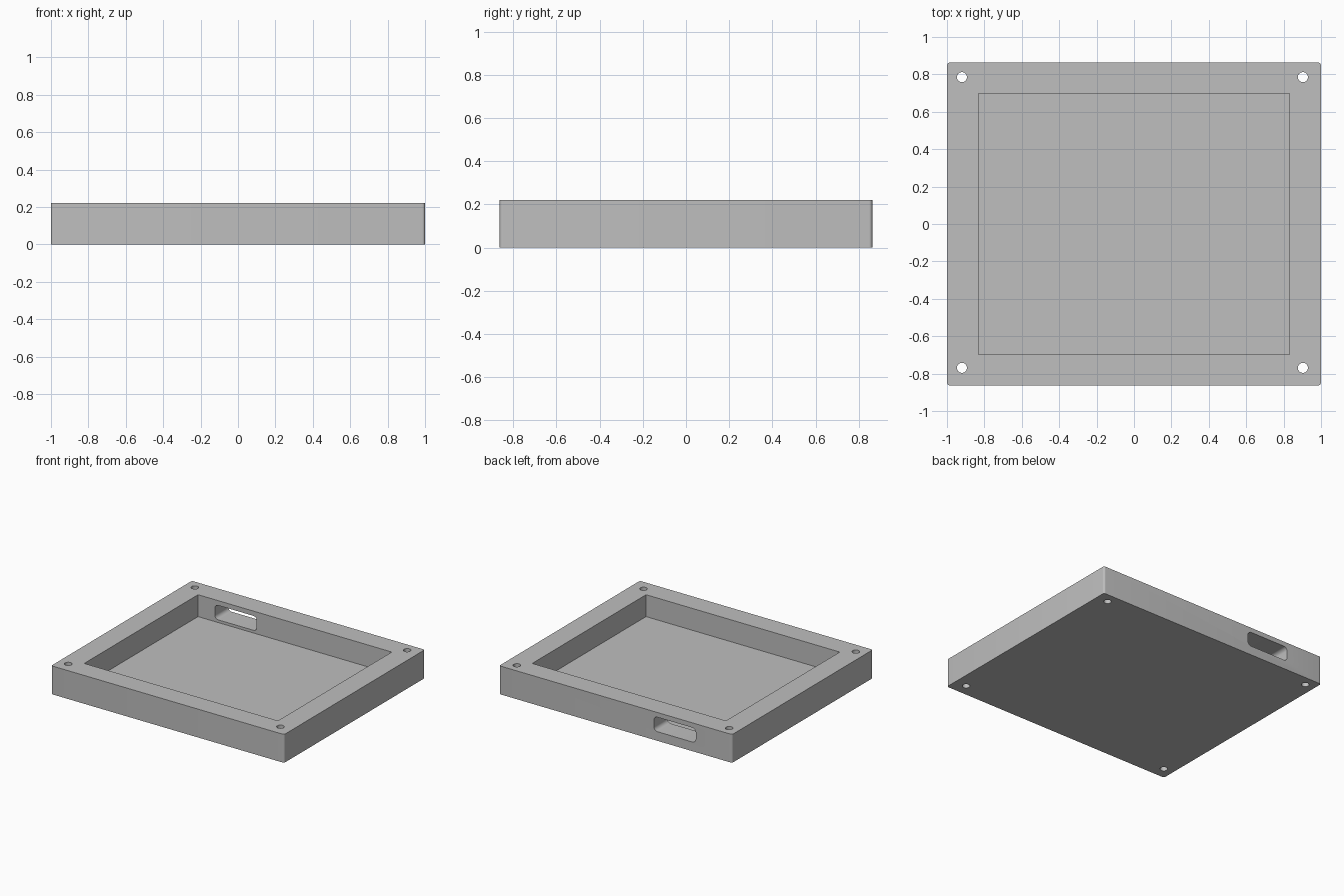
import bpy, bmesh, math
from mathutils import Matrix

cube = bpy.data.objects.get("Cube")
if cube:
    bpy.data.objects.remove(cube, do_unlink=True)

grey = bpy.data.materials.new("plain grey")
grey.use_nodes = True
grey.diffuse_color = (0.52, 0.52, 0.52, 1)
grey.node_tree.nodes["Principled BSDF"].inputs["Base Color"].default_value = grey.diffuse_color


def rounded_prism(name, width, depth, height, radius, centre, steps=8, rotation=None):
    """Upright prism with a rounded rectangle outline, centred on a point."""
    bm = bmesh.new()
    outline = []
    for corner, (sx, sy) in enumerate([(1, 1), (-1, 1), (-1, -1), (1, -1)]):
        cx, cy = sx * (width / 2 - radius), sy * (depth / 2 - radius)
        for i in range(steps + 1 if radius else 1):
            a = (corner + i / steps) * math.pi / 2
            outline.append(bm.verts.new((cx + radius * math.cos(a),
                                         cy + radius * math.sin(a), -height / 2)))
    bmesh.ops.remove_doubles(bm, verts=outline, dist=1e-5)
    base = bm.faces.new([v for v in outline if v.is_valid])
    top = bmesh.ops.extrude_face_region(bm, geom=[base])["geom"]
    bmesh.ops.translate(bm, vec=(0, 0, height),
                        verts=[g for g in top if isinstance(g, bmesh.types.BMVert)])
    bmesh.ops.recalc_face_normals(bm, faces=bm.faces)
    if rotation:
        bm.transform(rotation)
    bm.transform(Matrix.Translation(centre))
    mesh = bpy.data.meshes.new(name)
    bm.to_mesh(mesh)
    bm.free()
    mesh.materials.append(grey)
    obj = bpy.data.objects.new(name, mesh)
    bpy.context.collection.objects.link(obj)
    return obj


HEIGHT = 0.22
FLOOR = 0.05

# Solid tray body with slightly rounded upright edges
tray = rounded_prism("tray", 2.0, 1.725, HEIGHT, 0.015, (0, 0, HEIGHT / 2), steps=6)

# Open recess above the floor
cutters = [rounded_prism("recess_cutter", 1.664, 1.396, 0.4, 0, (0, 0, FLOOR + 0.2))]

# Rounded cable slot through the back wall
cutters.append(rounded_prism("slot_cutter", 0.36, 0.112, 0.4, 0.03, (-0.508, 0.8, 0.127),
                             rotation=Matrix.Rotation(math.pi / 2, 4, 'X')))

# Screw holes through the four corners
for x in (-0.92, 0.903):
    for y in (-0.769, 0.785):
        cutters.append(rounded_prism("hole_cutter", 0.054, 0.054, 1, 0.027, (x, y, 0)))

bpy.ops.object.select_all(action='DESELECT')
bpy.context.view_layer.objects.active = tray
tray.select_set(True)
for cutter in cutters:
    cutter.hide_render = True
    mod = tray.modifiers.new("cut", 'BOOLEAN')
    mod.operation = 'DIFFERENCE'
    mod.solver = 'EXACT'
    mod.object = cutter
    bpy.ops.object.modifier_apply(modifier=mod.name)
    bpy.data.objects.remove(cutter, do_unlink=True)

bpy.ops.object.shade_smooth_by_angle(angle=math.radians(30))
